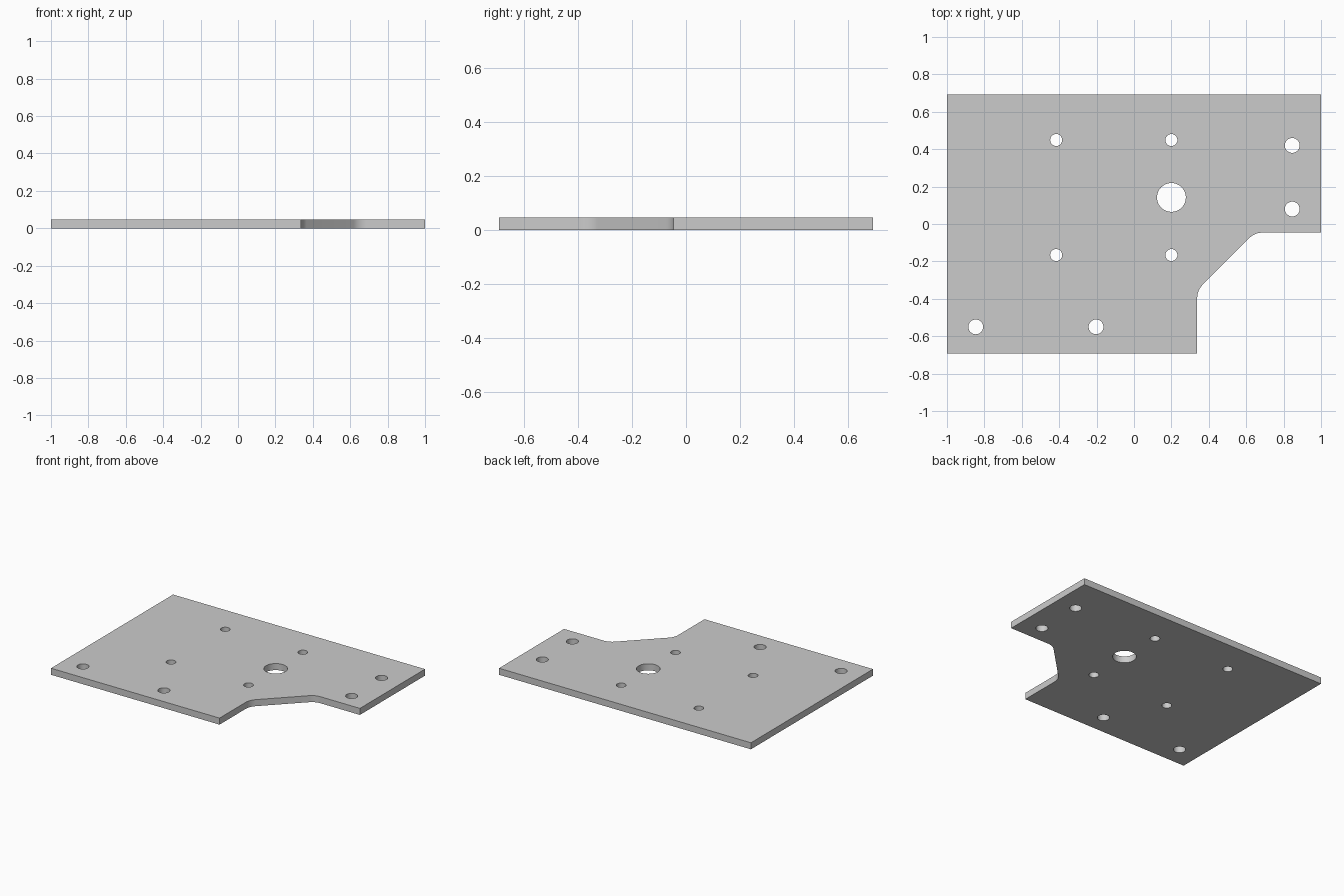
import bpy, bmesh
from math import sin, cos, tan, pi
from mathutils import Vector

if "Cube" in bpy.data.objects:
    bpy.data.objects.remove(bpy.data.objects["Cube"])

THICK = 0.047

curve = bpy.data.curves.new("mounting_plate", 'CURVE')
curve.dimensions = '2D'
curve.fill_mode = 'BOTH'
curve.extrude = THICK / 2


def add_loop(points):
    s = curve.splines.new('POLY')
    s.points.add(len(points) - 1)
    for p, (x, y) in zip(s.points, points):
        p.co = (x, y, 0, 1)
    s.use_cyclic_u = True


def circle(x, y, r, n=48):
    return [(x + r * cos(2 * pi * i / n), y + r * sin(2 * pi * i / n)) for i in range(n)]


def fillet(prev, corner, nxt, r, n=10):
    """Arc of radius r tangent to both edges meeting at the corner."""
    p, c, q = Vector(prev), Vector(corner), Vector(nxt)
    a, b = (p - c).normalized(), (q - c).normalized()
    half = a.angle(b) / 2
    centre = c + (a + b).normalized() * (r / sin(half))
    start = (c + a * (r / tan(half)) - centre).normalized()
    end = (c + b * (r / tan(half)) - centre).normalized()
    return [tuple(centre + start.slerp(end, i / n).normalized() * r) for i in range(n + 1)]


# Outer outline with the filleted diagonal notch
low, lo_c, hi_c, high = (0.338, -0.692), (0.338, -0.354), (0.646, -0.046), (1, -0.046)
add_loop([(-1, 0.692), (-1, -0.692), low]
         + fillet(low, lo_c, hi_c, 0.1)
         + fillet(lo_c, hi_c, high, 0.1)
         + [high, (1, 0.692)])

# Large shaft hole
add_loop(circle(0.2, 0.142, 0.077, 64))

# Square pattern of small holes
for x in (-0.416, 0.2):
    for y in (-0.166, 0.449):
        add_loop(circle(x, y, 0.032))

# Medium fixing holes
for x, y in ((-0.846, -0.55), (-0.203, -0.55), (0.846, 0.42), (0.846, 0.08)):
    add_loop(circle(x, y, 0.0395))

# Turn the filled profile into a clean mesh standing on z = 0
plate = bpy.data.objects.new("mounting_plate", curve)
bpy.context.collection.objects.link(plate)
bpy.context.view_layer.objects.active = plate
plate.select_set(True)
bpy.ops.object.convert(target='MESH')
plate = bpy.context.object

bm = bmesh.new()
bm.from_mesh(plate.data)
bmesh.ops.remove_doubles(bm, verts=bm.verts, dist=0.0002)
bmesh.ops.translate(bm, verts=bm.verts, vec=(0, 0, THICK / 2))
bmesh.ops.recalc_face_normals(bm, faces=bm.faces)
bm.to_mesh(plate.data)
bm.free()
bpy.ops.object.shade_smooth_by_angle(angle=0.5)
